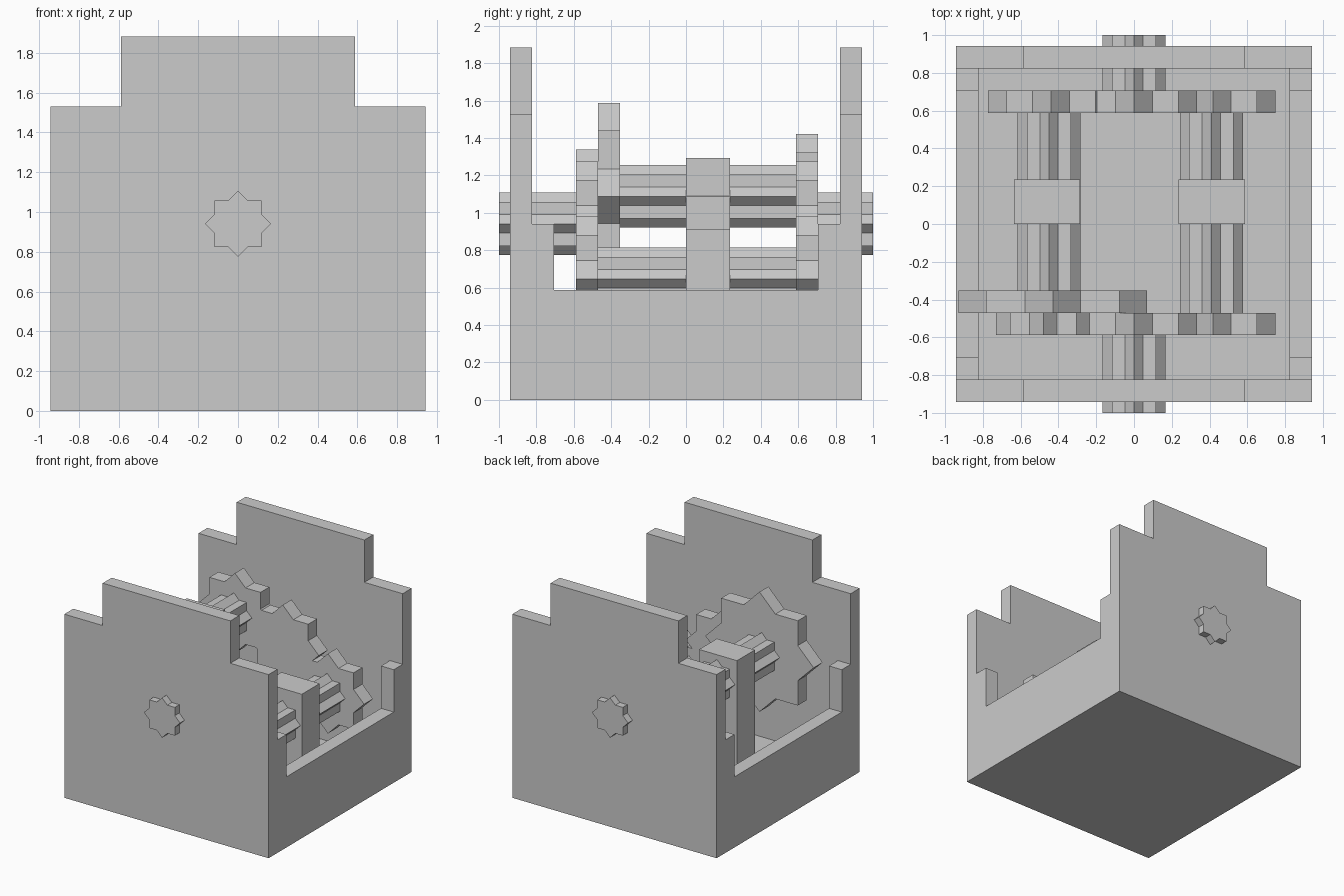
import bpy
import bmesh
import math
from mathutils import Vector

U = 2 / 17          # design unit: the case is 16 units wide, the axle 17 long
HALF = 8 * U

cube = bpy.data.objects.get("Cube")
if cube:
    bpy.data.objects.remove(cube, do_unlink=True)

grey = bpy.data.materials.new("plain grey")
grey.use_nodes = True
colour = (0.6, 0.6, 0.6, 1)
grey.diffuse_color = colour
grey.node_tree.nodes["Principled BSDF"].inputs["Base Color"].default_value = colour


def prism(name, points, push):
    """Extrude a closed 3D outline along the vector push."""
    bm = bmesh.new()
    face = bm.faces.new([bm.verts.new(p) for p in points])
    out = bmesh.ops.extrude_face_region(bm, geom=[face])
    moved = [v for v in out["geom"] if isinstance(v, bmesh.types.BMVert)]
    bmesh.ops.translate(bm, verts=moved, vec=push)
    bmesh.ops.recalc_face_normals(bm, faces=bm.faces)
    mesh = bpy.data.meshes.new(name)
    bm.to_mesh(mesh)
    bm.free()
    mesh.materials.append(grey)
    obj = bpy.data.objects.new(name, mesh)
    bpy.context.collection.objects.link(obj)
    return obj


def box(name, x0, x1, y0, y1, z0, z1):
    outline = [(x0, y0, z0), (x1, y0, z0), (x1, y1, z0), (x0, y1, z0)]
    return prism(name, outline, Vector((0, 0, z1 - z0)))


def star(name, x, z, side, y0, y1):
    """Eight-pointed prism along y, the union of two crossed squares."""
    tip = side / math.sqrt(2)
    notch = side / 2 / math.cos(math.pi / 8)
    outline = []
    for i in range(16):
        r = notch if i % 2 else tip
        a = i * math.pi / 8
        outline.append((x + r * math.cos(a), y0, z + r * math.sin(a)))
    return prism(name, outline, Vector((0, y1 - y0, 0)))


# Case: floor, stepped end walls and low side walls with raised ends
box("floor", -7 * U, 7 * U, -7 * U, 7 * U, 0, U)

end_half = [(8, 0), (8, 13), (5, 13), (5, 16)]
end_profile = end_half + [(-x, z) for x, z in reversed(end_half)]
for name, y in (("front_wall", -HALF), ("back_wall", 7 * U)):
    prism(name, [(x * U, y, z * U) for x, z in end_profile], Vector((0, U, 0)))

side_half = [(7, 0), (7, 8), (6, 8), (6, 5)]
side_profile = side_half + [(-y, z) for y, z in reversed(side_half)]
for name, x in (("right_wall", -HALF), ("left_wall", 7 * U)):
    prism(name, [(x, y * U, z * U) for y, z in side_profile], Vector((U, 0, 0)))

# Bearing posts that carry the two inner shafts
box("right_post", -0.635, -0.285, 0, 2 * U, U, 11 * U)
box("left_post", 2 * U, 5 * U, 0, 2 * U, U, 7.75 * U)

# Shafts
AXLE_Z = 8 * U
HIGH_Z = 9.25 * U
LOW_Z = 5.5 * U
star("front_axle", 0, AXLE_Z, 2 * U, -1, -4.5 * U)
star("back_axle", 0, AXLE_Z, 2 * U, 5.5 * U, 1)
star("right_shaft", -0.45, HIGH_Z, 2 * U, -4.5 * U, 5.5 * U)
star("left_shaft", 0.41, LOW_Z, 2 * U, -4.5 * U, 5.5 * U)

# Gears: name, x, z, square side in units, front face in units
gears = [
    ("front_centre_gear", 0, AXLE_Z, 4, -5),
    ("front_left_gear", 0.417, LOW_Z, 4, -5),
    ("front_right_small_gear", -0.48, HIGH_Z, 3, -5),
    ("front_right_large_gear", -0.43, HIGH_Z, 6, -4),
    ("back_centre_gear", 0, AXLE_Z, 4, 5),
    ("back_left_gear", 0.417, LOW_Z, 4, 5),
    ("back_right_gear", -0.44, HIGH_Z, 4, 5),
]
for name, x, z, side, y in gears:
    star(name, x, z, side * U, y * U, (y + 1) * U)
